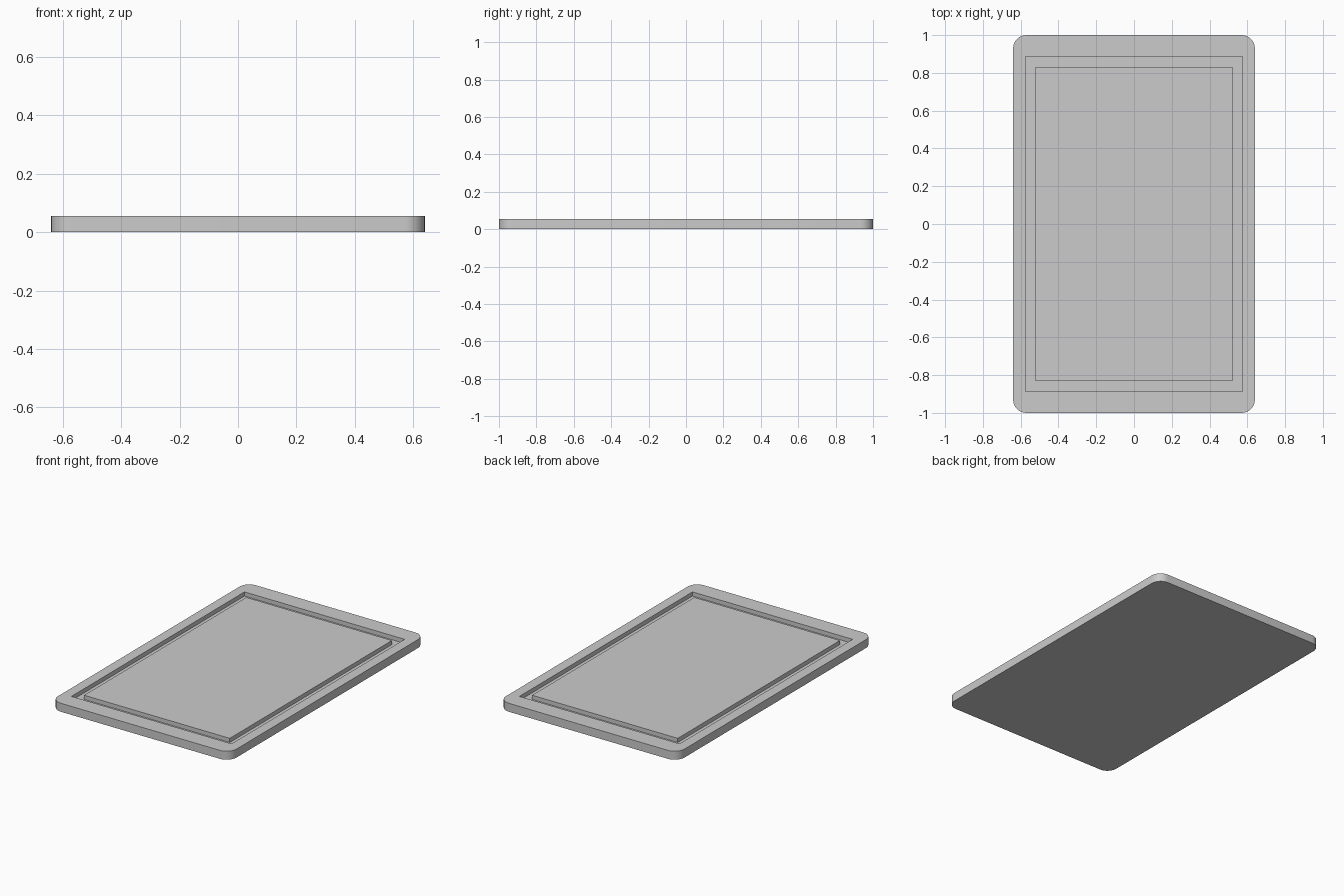
import bpy, bmesh
from math import sin, cos, pi

if "Cube" in bpy.data.objects:
    bpy.data.objects.remove(bpy.data.objects["Cube"])

HX, HY, T = 0.64, 1.0, 0.055      # board half sizes and thickness
R, SEG = 0.07, 8                  # corner radius and segments
FLOOR = 0.028                     # height of the groove floor
SIGNS = [(1, 1), (-1, 1), (-1, -1), (1, -1)]

bm = bmesh.new()


def rounded_ring(z):
    """Four corner arcs, counter-clockwise."""
    return [[bm.verts.new((sx * (HX - R) + R * cos(pi / 2 * (q + i / SEG)),
                           sy * (HY - R) + R * sin(pi / 2 * (q + i / SEG)), z))
             for i in range(SEG + 1)] for q, (sx, sy) in enumerate(SIGNS)]


def rect_ring(x, y, z):
    return [bm.verts.new((sx * x, sy * y, z)) for sx, sy in SIGNS]


def bridge(a, b):
    n = len(a)
    for i in range(n):
        j = (i + 1) % n
        bm.faces.new((a[i], a[j], b[j], b[i]))


# Underside and outer wall
bottom, top = rounded_ring(0), rounded_ring(T)
flat_bottom, flat_top = sum(bottom, []), sum(top, [])
bm.faces.new(flat_bottom[::-1])
bridge(flat_bottom, flat_top)

# Rim between the rounded edge and the groove
outer = rect_ring(0.574, 0.886, T)
for q in range(4):
    n = (q + 1) % 4
    bm.faces.new(top[q] + [outer[q]])
    bm.faces.new((top[q][-1], top[n][0], outer[n], outer[q]))

# Juice groove and raised cutting surface
outer_floor = rect_ring(0.574, 0.886, FLOOR)
inner_floor = rect_ring(0.522, 0.83, FLOOR)
inner = rect_ring(0.522, 0.83, T)
for a, b in ((outer, outer_floor), (outer_floor, inner_floor), (inner_floor, inner)):
    bridge(a, b)
bm.faces.new(inner)

bmesh.ops.recalc_face_normals(bm, faces=bm.faces)
mesh = bpy.data.meshes.new("cutting_board")
bm.to_mesh(mesh)
bm.free()
board = bpy.data.objects.new("cutting_board", mesh)
bpy.context.collection.objects.link(board)

# Smooth rounded corners, crisp edges
bpy.context.view_layer.objects.active = board
board.select_set(True)
bpy.ops.object.shade_smooth_by_angle(angle=pi / 6)
